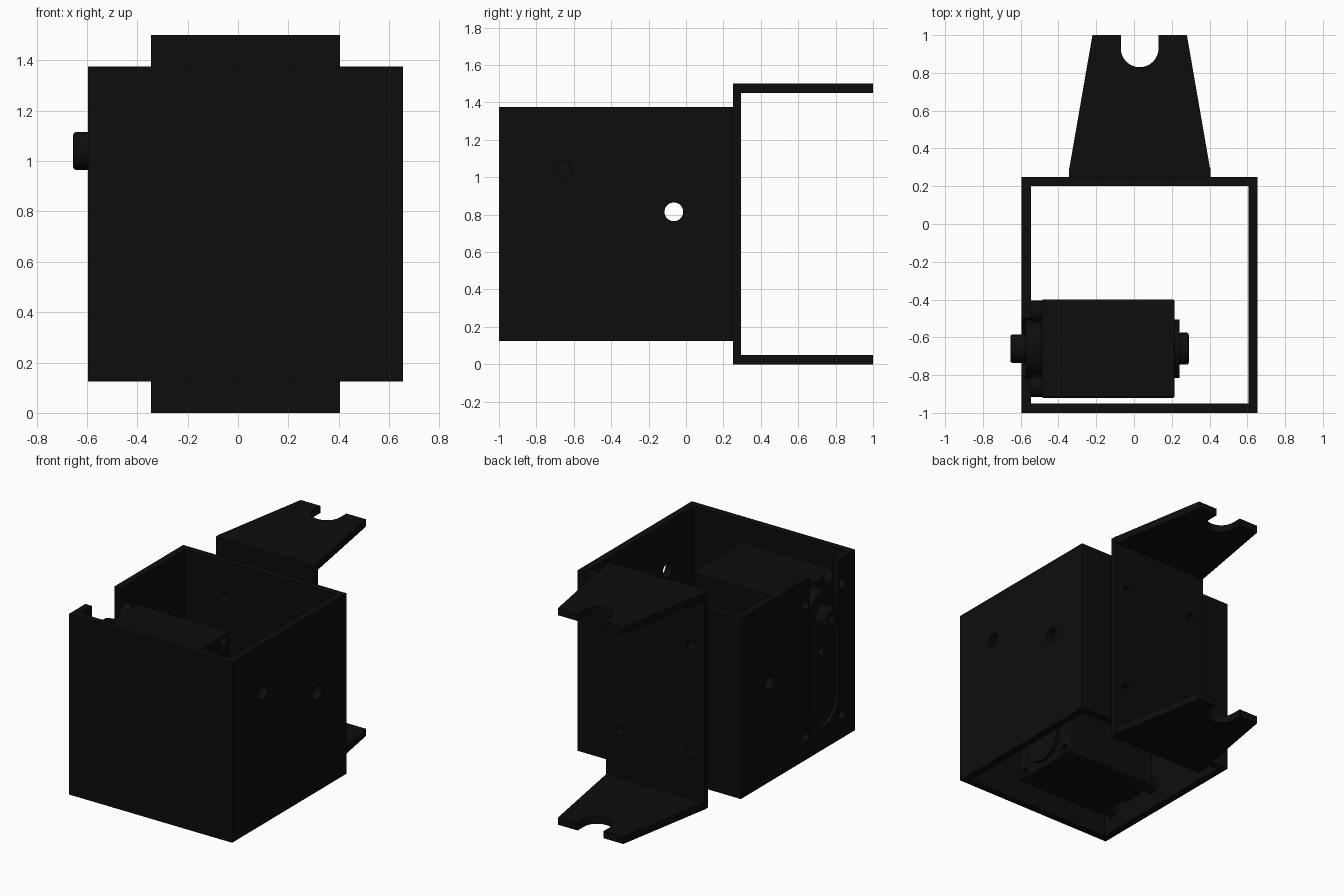
import bpy, bmesh, math
from mathutils import Matrix

if "Cube" in bpy.data.objects:
    bpy.data.objects.remove(bpy.data.objects["Cube"])

black = bpy.data.materials.new("matte_black")
black.use_nodes = True
COLOUR = (0.004, 0.004, 0.004, 1)
black.diffuse_color = COLOUR
black.node_tree.nodes["Principled BSDF"].inputs["Base Color"].default_value = COLOUR

CX, CZ = 0.03, 0.75          # centre of the housing
MY, MZ = -0.66, 0.745        # centre of the motor
SHAFT_Z = 1.04


def finish(name, bm):
    bmesh.ops.recalc_face_normals(bm, faces=bm.faces)
    mesh = bpy.data.meshes.new(name)
    bm.to_mesh(mesh)
    bm.free()
    mesh.materials.append(black)
    obj = bpy.data.objects.new(name, mesh)
    bpy.context.collection.objects.link(obj)
    return obj


def box(name, x, y, z):
    bm = bmesh.new()
    bmesh.ops.create_cube(bm, size=1)
    for v in bm.verts:
        v.co = [lo + (c + 0.5) * (hi - lo) for c, (lo, hi) in zip(v.co, (x, y, z))]
    return finish(name, bm)


def prism(name, outline, axis, lo, hi):
    """Extrude a 2D outline along x (outline is y, z) or z (outline is x, y)."""
    bm = bmesh.new()
    place = (lambda a, b: (lo, a, b)) if axis == "x" else (lambda a, b: (a, b, lo))
    face = bm.faces.new([bm.verts.new(place(a, b)) for a, b in outline])
    new = bmesh.ops.extrude_face_region(bm, geom=[face])["geom"]
    step = (hi - lo, 0, 0) if axis == "x" else (0, 0, hi - lo)
    bmesh.ops.translate(bm, vec=step, verts=[g for g in new if isinstance(g, bmesh.types.BMVert)])
    return finish(name, bm)


def arc(cx, cy, r, start, end, steps=16):
    angles = [math.radians(start + (end - start) * i / steps) for i in range(steps + 1)]
    return [(cx + r * math.cos(a), cy + r * math.sin(a)) for a in angles]


def rod(name, axis, centre, r, lo, hi):
    """Cylinder along x (centre is y, z) or y (centre is x, z)."""
    a, b = centre
    mid = (lo + hi) / 2
    turn = Matrix.Rotation(math.pi / 2, 4, "Y" if axis == "x" else "X")
    at = (mid, a, b) if axis == "x" else (a, mid, b)
    bm = bmesh.new()
    bmesh.ops.create_cone(bm, cap_ends=True, segments=32, radius1=r, radius2=r,
                          depth=hi - lo, matrix=Matrix.Translation(at) @ turn)
    return finish(name, bm)


def cut(obj, cutters):
    for c in cutters:
        mod = obj.modifiers.new("cut", "BOOLEAN")
        mod.operation, mod.solver, mod.object = "DIFFERENCE", "EXACT", c
        c.hide_render = True
        c.hide_set(True)


def soften(obj, width):
    mod = obj.modifiers.new("soft_edges", "BEVEL")
    mod.width, mod.segments, mod.limit_method = width, 3, "ANGLE"


def smooth(obj):
    bpy.ops.object.select_all(action="DESELECT")
    bpy.context.view_layer.objects.active = obj
    obj.select_set(True)
    bpy.ops.object.shade_smooth_by_angle(angle=math.radians(30))


# Hole positions
screws = [(MY + sy * 0.2, MZ + sz * 0.455) for sy in (-1, 1) for sz in (-1, 1)]
mounts = [(CX + sx * 0.275, CZ + sz * 0.37) for sx in (-1, 1) for sz in (-1, 1)]

# Open square housing with shaft slot, cable holes and screw holes
housing = box("housing", (-0.595, 0.655), (-1, 0.25), (0.125, 1.375))
slot = arc(MY, 0.44, 0.16, 180, 360) + [(MY + 0.16, 1.5), (MY - 0.16, 1.5)]
mount_cutters = [rod("mount_hole_cutter", "y", m, 0.035, 0.1, 0.4) for m in mounts]
cut(housing, [
    box("hollow_cutter", (-0.545, 0.605), (-0.95, 0.2), (0, 1.5)),
    prism("slot_cutter", slot, "x", -0.7, -0.5),
    rod("side_hole_cutter", "x", (-0.065, 0.815), 0.05, -0.8, 0.8),
    rod("shaft_hole_cutter", "x", (MY, SHAFT_Z), 0.05, 0.5, 0.8),
] + [rod("wall_screw_cutter", "x", s, 0.033, -0.7, -0.5) for s in screws] + mount_cutters)

# Rear bracket: a plate and two tapered forked arms
plate = box("bracket_plate", (-0.345, 0.405), (0.25, 0.295), (0, 1.5))
cut(plate, mount_cutters)
arm_outline = ([(0.405, 0.28), (0.28, 1), (0.13, 1)] + arc(CX, 0.93, 0.1, 0, -180)
               + [(-0.07, 1), (-0.22, 1), (-0.345, 0.28)])
arms = [prism(name, arm_outline, "z", z, z + 0.05)
        for name, z in (("lower_bracket_arm", 0), ("upper_bracket_arm", 1.45))]

# Gear motor body with corner bosses
motor = box("motor_body", (-0.49, 0.215), (MY - 0.26, MY + 0.26), (0.25, 1.245))
soften(motor, 0.01)
cut(motor, [rod("motor_screw_cutter", "x", s, 0.03, 0.1, 0.3) for s in screws])
bosses = []
for s in screws:
    boss = rod("motor_boss", "x", s, 0.055, -0.546, -0.485)
    cut(boss, [rod("boss_hole_cutter", "x", s, 0.025, -0.6, -0.45)])
    bosses.append(boss)

# Rounded raised plates on both motor ends
pad = arc(MY, 0.44, 0.155, 180, 360) + arc(MY, 1.06, 0.155, 0, 180)
front_pad = prism("motor_front_pad", pad, "x", -0.575, -0.485)
rear_pad = prism("motor_rear_pad", pad, "x", 0.21, 0.24)
soften(front_pad, 0.008)
cut(front_pad, [rod("pin_hole_cutter", "x", (MY, 0.8), 0.03, -0.6, -0.54)])

# Output shaft and rear bearing
shaft = rod("output_shaft", "x", (MY, SHAFT_Z), 0.075, -0.655, -0.56)
bearing = rod("rear_bearing", "x", (MY, SHAFT_Z), 0.085, 0.235, 0.29)
for part in (shaft, bearing):
    soften(part, 0.012)
cut(shaft, [rod("shaft_bore_cutter", "x", (MY, SHAFT_Z), 0.03, -0.7, -0.6)])

for part in [housing, plate, motor, front_pad, rear_pad, shaft, bearing] + arms + bosses:
    smooth(part)
